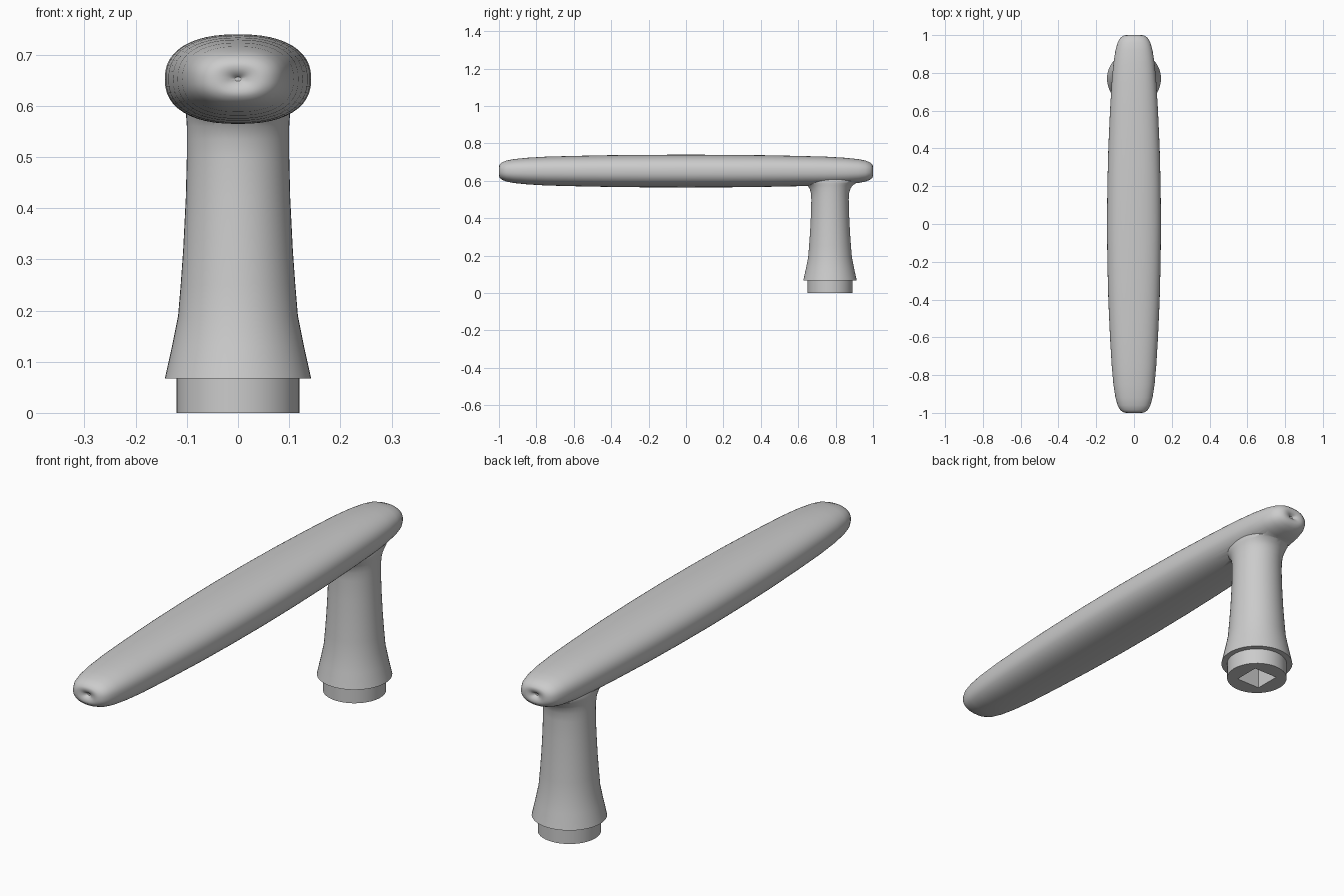
import bpy, bmesh, math

if "Cube" in bpy.data.objects:
    bpy.data.objects.remove(bpy.data.objects["Cube"])

SIDES = 48
STEM_Y = 0.77


def make_object(name, bm):
    bmesh.ops.recalc_face_normals(bm, faces=bm.faces)
    mesh = bpy.data.meshes.new(name)
    bm.to_mesh(mesh)
    bm.free()
    obj = bpy.data.objects.new(name, mesh)
    bpy.context.collection.objects.link(obj)
    return obj


def loft(name, rings):
    """Bridge a list of closed point rings and cap both ends."""
    bm = bmesh.new()
    loops = [[bm.verts.new(p) for p in ring] for ring in rings]
    for a, b in zip(loops, loops[1:]):
        for i in range(len(a)):
            j = (i + 1) % len(a)
            bm.faces.new((a[i], a[j], b[j], b[i]))
    bm.faces.new(loops[0])
    bm.faces.new(loops[-1])
    return make_object(name, bm)


def oval(a, b, n):
    """Superellipse outline with half sizes a, b and exponent n."""
    pts = []
    for i in range(SIDES):
        t = 2 * math.pi * i / SIDES
        c, s = math.cos(t), math.sin(t)
        pts.append((a * math.copysign(abs(c) ** (2 / n), c),
                    b * math.copysign(abs(s) ** (2 / n), s)))
    return pts


def boolean(target, tool, operation):
    mod = target.modifiers.new(operation, 'BOOLEAN')
    mod.object, mod.operation, mod.solver = tool, operation, 'EXACT'
    bpy.context.view_layer.objects.active = target
    bpy.ops.object.modifier_apply(modifier=mod.name)
    bpy.data.objects.remove(tool)


# Grip bar: half profile (y, half width, half height), mirrored, dimpled tips
half = [(0.2, .141, .087), (0.4, .136, .085), (0.6, .127, .081),
        (0.75, .118, .077), (0.85, .109, .071), (0.92, .098, .064),
        (0.96, .087, .056), (0.985, .073, .046), (0.997, .056, .035),
        (1.0, .040, .025), (0.995, .018, .011), (0.985, .006, .004)]
profile = [(-y, w, h) for y, w, h in reversed(half)] + [(0, .143, .0875)] + half
bar = loft("lever_handle", [[(x, y, 0.652 + z) for x, z in oval(w, h, 2.35)]
                            for y, w, h in profile])

# Flared stem with collar: (z, radius x, radius y), widening into the bar
stem_profile = [(0, .12, .12), (.067, .12, .12), (.067, .143, .143),
                (.13, .129, .129), (.19, .117, .117), (.25, .112, .112),
                (.32, .107, .107), (.42, .102, .102), (.50, .100, .100),
                (.535, .100, .102), (.56, .100, .110), (.575, .101, .121),
                (.587, .102, .138), (.595, .102, .155), (.625, .095, .160)]
stem = loft("stem", [[(x, STEM_Y + y, z) for x, y in oval(rx, ry, 2)]
                     for z, rx, ry in stem_profile])

# Square spindle socket in the base
bpy.ops.mesh.primitive_cube_add(size=1, location=(0, STEM_Y, 0.1))
socket = bpy.context.object
socket.scale = (0.11, 0.11, 0.4)
bpy.context.view_layer.update()
boolean(stem, socket, 'DIFFERENCE')

# Fuse stem and bar
boolean(bar, stem, 'UNION')

bpy.ops.object.select_all(action='DESELECT')
bar.select_set(True)
bpy.context.view_layer.objects.active = bar
bpy.ops.object.shade_smooth_by_angle(angle=math.radians(40))
